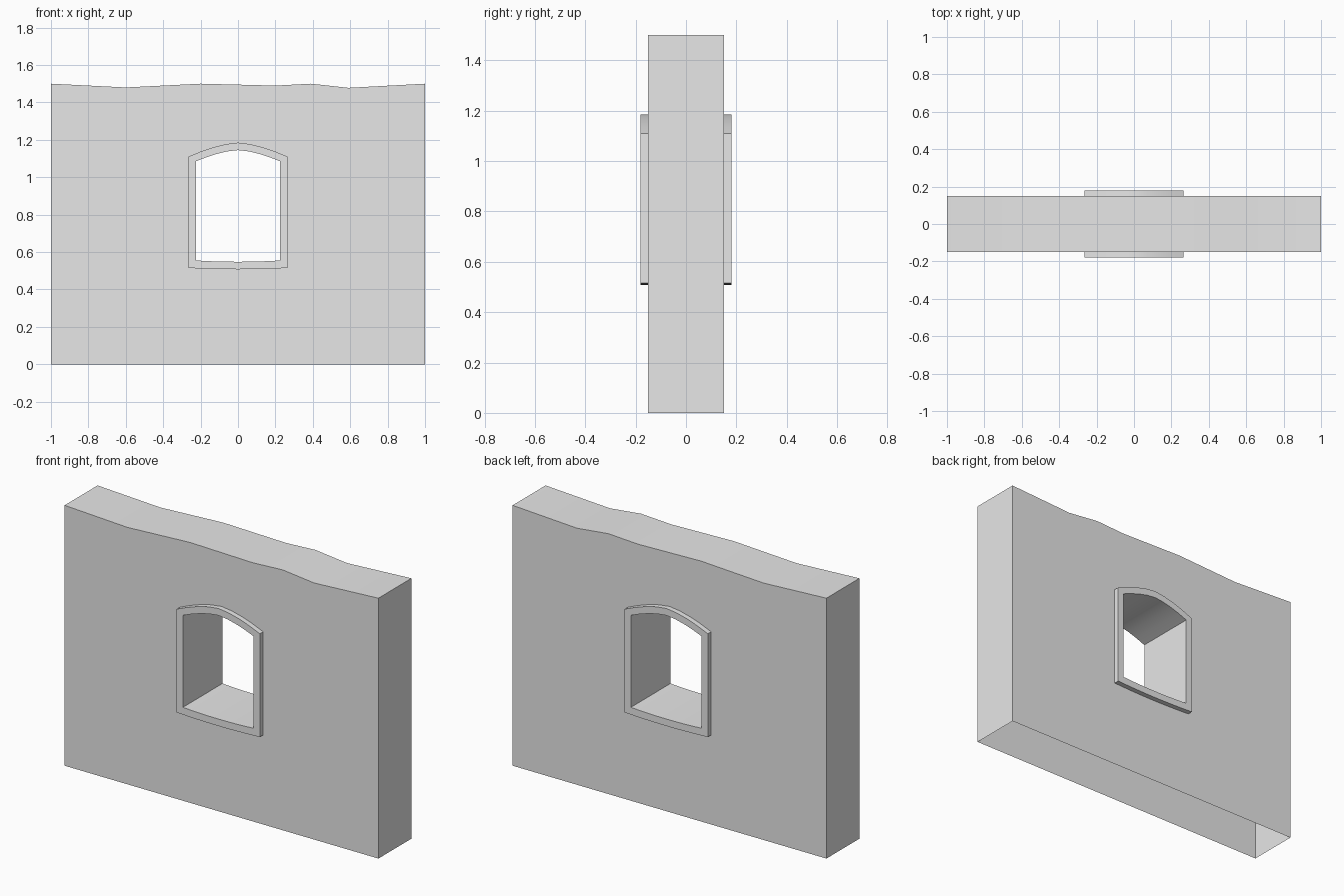
import bpy
import bmesh

if "Cube" in bpy.data.objects:
    bpy.data.objects.remove(bpy.data.objects["Cube"])

stone = bpy.data.materials.new("pale grey stone")
stone.use_nodes = True
GREY = (0.8, 0.8, 0.8, 1)
stone.diffuse_color = GREY
stone.node_tree.nodes["Principled BSDF"].inputs["Base Color"].default_value = GREY

WALL_Y, FRAME_Y = 0.15, 0.18


def arch_outline(half, sill, spring, rise, steps=8):
    """Window outline: gently sagging sill, upright sides, low arched head."""
    ts = [2 * i / steps - 1 for i in range(steps + 1)]
    low = [(half * t, sill - 0.007 * (1 - t * t)) for t in ts]
    head = [(-half * t, spring + rise * (1 - abs(t) ** 1.6)) for t in ts]
    return low + head


def add_loop(bm, outline, y):
    return [bm.verts.new((x, y, z)) for x, z in outline]


def bridge(bm, a, b, skip=()):
    n = len(a)
    for i in range(n):
        if i not in skip:
            j = (i + 1) % n
            bm.faces.new((a[i], a[j], b[j], b[i]))


def finish(bm, name):
    bmesh.ops.recalc_face_normals(bm, faces=bm.faces)
    mesh = bpy.data.meshes.new(name)
    bm.to_mesh(mesh)
    bm.free()
    mesh.materials.append(stone)
    obj = bpy.data.objects.new(name, mesh)
    bpy.context.collection.objects.link(obj)
    bpy.ops.object.select_all(action="DESELECT")
    obj.select_set(True)
    bpy.context.view_layer.objects.active = obj
    bpy.ops.object.shade_smooth_by_angle()
    return obj


outer = arch_outline(0.265, 0.515, 1.11, 0.075)
inner = arch_outline(0.225, 0.555, 1.085, 0.06)

# Hollow wall, open underneath, with an uneven top edge
wall_outline = [(-1, 0), (1, 0), (1, 1.5), (0.59, 1.478), (0.39, 1.5),
                (0.2, 1.49), (-0.2, 1.5), (-0.6, 1.48), (-1, 1.5)]
bm = bmesh.new()
rims = []
for y in (-WALL_Y, WALL_Y):
    edges = []
    for outline in (wall_outline, outer):
        verts = add_loop(bm, outline, y)
        edges += [bm.edges.new((v, verts[(i + 1) % len(verts)]))
                  for i, v in enumerate(verts)]
        if outline is wall_outline:
            rims.append(verts)
    bmesh.ops.triangle_fill(bm, edges=edges, use_beauty=True)
bridge(bm, rims[0], rims[1], skip=(0,))
finish(bm, "wall")

# Raised window surround on both sides, with the opening lined through the wall
bm = bmesh.new()
sections = [(outer, -WALL_Y), (outer, -FRAME_Y), (inner, -FRAME_Y),
            (inner, FRAME_Y), (outer, FRAME_Y), (outer, WALL_Y)]
loops = [add_loop(bm, outline, y) for outline, y in sections]
for a, b in zip(loops, loops[1:]):
    bridge(bm, a, b)
finish(bm, "window_surround")
